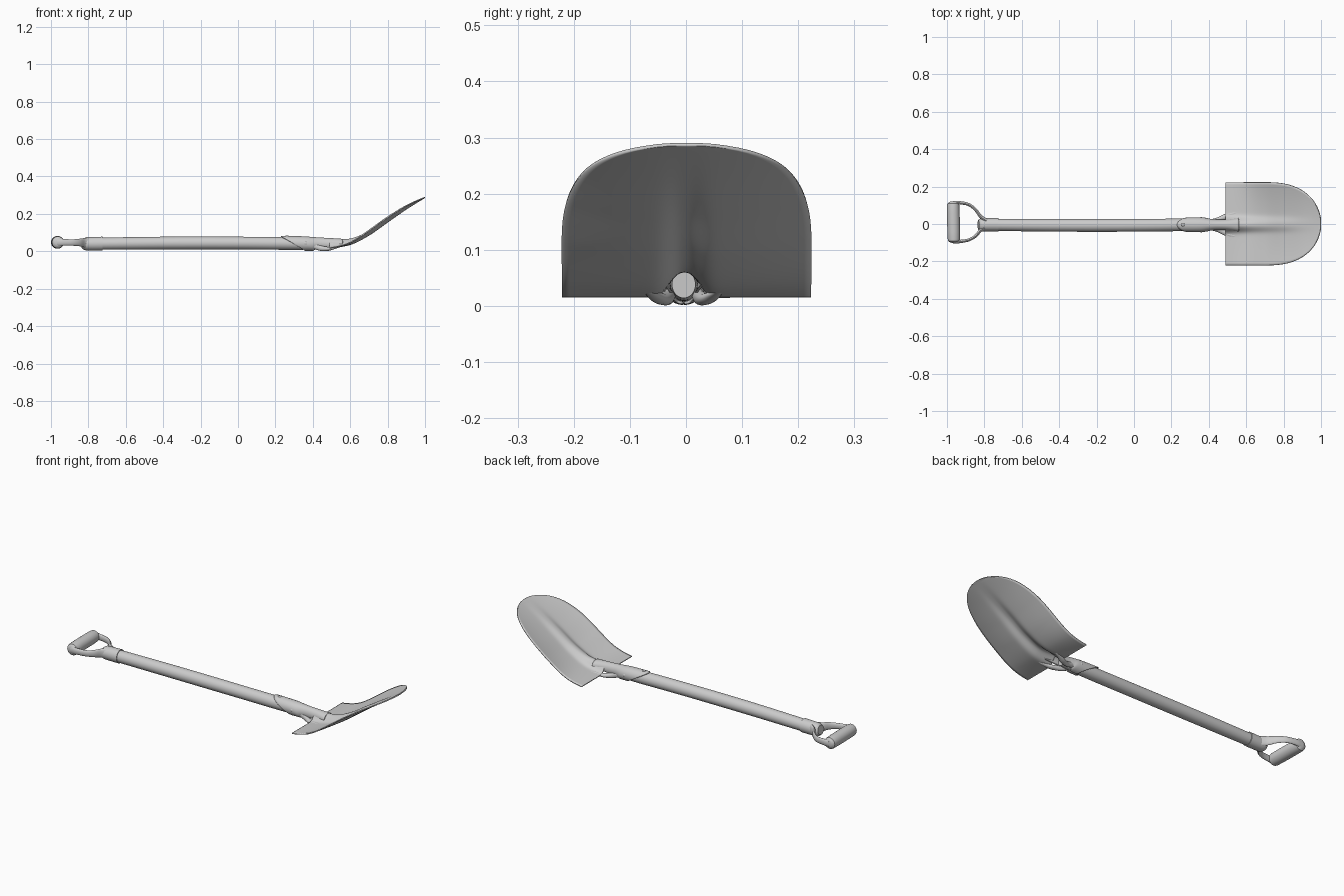
import bpy, bmesh, math
from mathutils import Vector

if "Cube" in bpy.data.objects:
    bpy.data.objects.remove(bpy.data.objects["Cube"])


def finish(name, verts, faces, thickness=0, angle=40):
    me = bpy.data.meshes.new(name)
    me.from_pydata(verts, [], faces)
    bm = bmesh.new()
    bm.from_mesh(me)
    bmesh.ops.remove_doubles(bm, verts=bm.verts, dist=1e-5)
    bmesh.ops.recalc_face_normals(bm, faces=bm.faces)
    bm.to_mesh(me)
    bm.free()
    ob = bpy.data.objects.new(name, me)
    bpy.context.collection.objects.link(ob)
    if thickness:
        mod = ob.modifiers.new("thickness", 'SOLIDIFY')
        mod.thickness = thickness
        mod.offset = 0
    bpy.ops.object.select_all(action='DESELECT')
    ob.select_set(True)
    bpy.context.view_layer.objects.active = ob
    bpy.ops.object.shade_smooth_by_angle(angle=math.radians(angle))
    return ob


def spline(keys, steps):
    """Catmull-Rom through tuples of any length."""
    out = []
    for i in range(len(keys) - 1):
        a, b = keys[max(i - 1, 0)], keys[i]
        c, d = keys[i + 1], keys[min(i + 2, len(keys) - 1)]
        for s in range(steps):
            t = s / steps
            out.append(tuple(0.5 * (2 * q + (r - p) * t + (2 * p - 5 * q + 4 * r - w) * t * t
                                    + (3 * q - p - 3 * r + w) * t ** 3)
                             for p, q, r, w in zip(a, b, c, d)))
    return out + [keys[-1]]


def grid_faces(rows, cols):
    return [(i * cols + j, i * cols + j + 1, (i + 1) * cols + j + 1, (i + 1) * cols + j)
            for i in range(rows - 1) for j in range(cols - 1)]


def sweep(name, keys, steps=6, n=24):
    """Solid elliptical sweep; keys are (x, y, z, side radius, vertical radius)."""
    pts = spline(keys, steps)
    verts, faces = [], []
    for i, p in enumerate(pts):
        t = Vector(pts[min(i + 1, len(pts) - 1)][:3]) - Vector(pts[max(i - 1, 0)][:3])
        side = Vector((t.y, -t.x, 0)).normalized()
        up = side.cross(t).normalized()
        for k in range(n):
            a = 2 * math.pi * k / n
            verts.append(Vector(p[:3]) + side * p[3] * math.cos(a) + up * p[4] * math.sin(a))
    for i in range(len(pts) - 1):
        for k in range(n):
            m = (k + 1) % n
            faces.append((i * n + k, i * n + m, (i + 1) * n + m, (i + 1) * n + k))
    faces += [tuple(range(n)), tuple(range((len(pts) - 1) * n, len(pts) * n))]
    return finish(name, verts, faces)


Y0 = -0.004

# wooden shaft with a slight bow
sweep("shaft", [(-0.80, Y0, 0.040, 0.032, 0.032), (-0.40, Y0 - 0.003, 0.044, 0.034, 0.034),
                (0.0, Y0 - 0.003, 0.044, 0.034, 0.034), (0.33, Y0, 0.041, 0.032, 0.033),
                (0.46, Y0, 0.038, 0.021, 0.024)])

# metal collar and the block the fork springs from
sweep("handle_collar", [(-0.725, Y0, 0.041, 0.036, 0.037), (-0.80, Y0, 0.040, 0.035, 0.036),
                        (-0.82, Y0, 0.041, 0.034, 0.033), (-0.832, Y0, 0.043, 0.026, 0.024)], 3)

# D-handle grip with rounded ends
C = 0.01
prof = [(-0.111, 0.004), (-0.109, 0.018), (-0.102, 0.028), (-0.088, 0.033), (0, 0.034),
        (0.088, 0.033), (0.102, 0.028), (0.109, 0.018), (0.111, 0.004)]
sweep("grip", [(-0.965 - 0.02 * y, y + C, 0.048, r, r) for y, r in prof], 2)

# two curved fork arms, mirrored
for s, label in ((1, "left"), (-1, "right")):
    sweep("fork_arm_" + label,
          [(x, C * min(1, (-0.79 - x) / 0.1) + s * y, z, w, h) for x, y, z, w, h in
           [(-0.79, 0.018, 0.043, 0.012, 0.028), (-0.82, 0.037, 0.046, 0.009, 0.025),
            (-0.848, 0.071, 0.047, 0.008, 0.020), (-0.885, 0.095, 0.047, 0.008, 0.017),
            (-0.935, 0.104, 0.048, 0.009, 0.018), (-0.968, 0.104, 0.048, 0.009, 0.020)]], 5, 16)

# socket: diagonal-cut tube that opens underneath toward the blade
N = 33
keys = [(0.23, 0.037, 0.080, 0.004, 3.12, 0.13), (0.34, 0.036, 0.078, 0.005, 3.10, 0.06),
        (0.40, 0.030, 0.074, 0.006, 2.70, 0.01), (0.44, 0.026, 0.071, 0.008, 2.2, 0),
        (0.50, 0.027, 0.068, 0.008, 1.9, 0), (0.56, 0.033, 0.064, 0.015, 1.65, 0)]
secs = spline(keys, 5)
verts = []
for x, hw, top, bot, span, shear in secs:
    for j in range(N):
        a = span * (2 * j / (N - 1) - 1)
        verts.append((x + shear * (1 - math.cos(a)) / 2, Y0 + hw * math.sin(a),
                      (top + bot) / 2 + (top - bot) / 2 * math.cos(a)))
finish("socket", verts, grid_faces(len(secs), N), 0.005)

# flared shoulders joining socket to blade
for s, label in ((1, "left"), (-1, "right")):
    sweep("neck_shoulder_" + label,
          [(x, Y0 + s * y, z, w, h) for x, y, z, w, h in
           [(0.395, 0.020, 0.034, 0.008, 0.014), (0.44, 0.026, 0.017, 0.010, 0.014),
            (0.48, 0.039, 0.013, 0.015, 0.011), (0.51, 0.052, 0.018, 0.013, 0.008),
            (0.55, 0.064, 0.026, 0.006, 0.003)]], 5, 16)

# rivets through the socket
def rivet(name, pos, axis):
    bpy.ops.mesh.primitive_uv_sphere_add(segments=16, ring_count=8, radius=0.009, location=pos)
    ob = bpy.context.object
    ob.name = name
    ob.scale[axis] = 0.5
    bpy.ops.object.shade_smooth()

rivet("rivet_top", (0.262, Y0, 0.081), 2)
for s, label in ((1, "left"), (-1, "right")):
    rivet("rivet_" + label, (0.36, Y0 + s * 0.036, 0.043), 1)

# dished blade with a rounded tip and a pressed central ridge
rows = spline([(0.49, 0.018, 0.048), (0.60, 0.036, 0.029), (0.70, 0.085, 0.020),
               (0.80, 0.155, 0.013), (0.90, 0.225, 0.004), (1.0, 0.288, 0.0)], 10)
rows = rows[:-1] + [(0.993, 0.284, 0), (0.997, 0.2865, 0), (0.9995, 0.288, 0)]
rows.sort()
M = 61
verts = []
for x, z, ridge in rows:
    t = max(0, (x - 0.70) / 0.30)
    half = 0.222 * math.sqrt(max(0, 1 - t ** 2.5))
    f = min(1, (x - 0.49) / 0.26)
    dish = 0.030 * f * f * (3 - 2 * f)
    for j in range(M):
        v = 2 * j / (M - 1) - 1
        v = 0.6 * v + 0.4 * v ** 3
        y = half * v
        verts.append((x, y + 0.001, z + dish * (y / 0.222) ** 2
                      + ridge * math.exp(-(abs(y - Y0) / 0.032) ** 2.4)))
finish("blade", verts, grid_faces(len(rows), M), 0.006)
